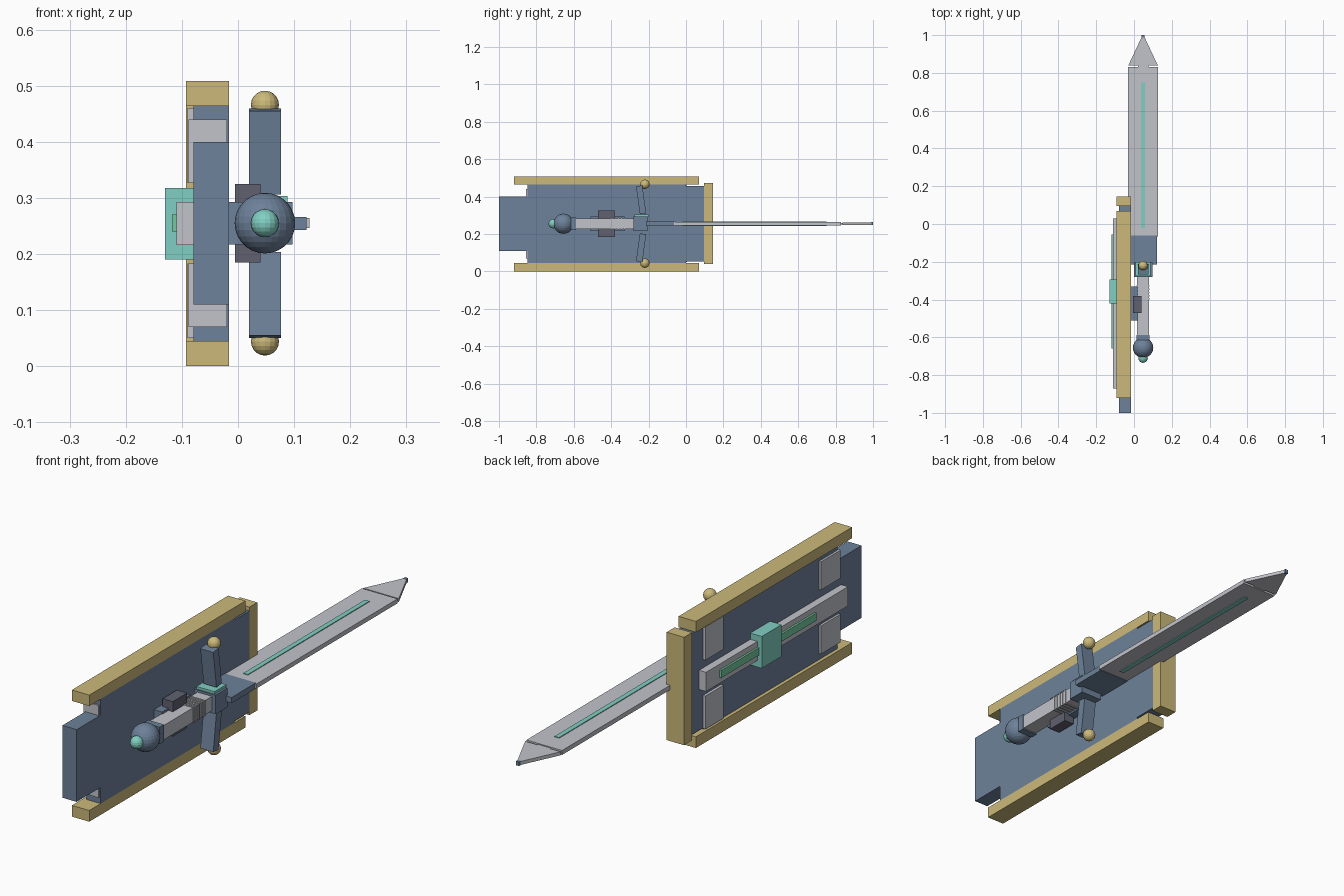
import bpy, bmesh, math
from mathutils import Matrix, Vector

if "Cube" in bpy.data.objects:
    bpy.data.objects.remove(bpy.data.objects["Cube"])


def mat(name, rgb):
    m = bpy.data.materials.new(name)
    m.diffuse_color = (*rgb, 1)
    m.use_nodes = True
    m.node_tree.nodes["Principled BSDF"].inputs["Base Color"].default_value = m.diffuse_color
    return m


BLUE = mat("slate_blue", (0.155, 0.222, 0.325))
GOLD = mat("pale_gold", (0.60, 0.485, 0.195))
GREY = mat("light_grey", (0.54, 0.55, 0.59))
TEAL = mat("teal", (0.22, 0.62, 0.54))
GREEN = mat("green", (0.18, 0.58, 0.36))
DARK = mat("dark_grey", (0.115, 0.12, 0.16))

CX, CZ = 0.048, 0.255   # sword axis


def finish(name, bm, material):
    bmesh.ops.recalc_face_normals(bm, faces=bm.faces)
    me = bpy.data.meshes.new(name)
    bm.to_mesh(me)
    bm.free()
    me.materials.append(material)
    ob = bpy.data.objects.new(name, me)
    bpy.context.collection.objects.link(ob)
    return ob


def box(name, x, y, z, material, tilt=0):
    """Box from (min, max) ranges, optionally tilted about x."""
    bm = bmesh.new()
    size = [r[1] - r[0] for r in (x, y, z)]
    mid = Vector([(r[0] + r[1]) / 2 for r in (x, y, z)])
    bmesh.ops.create_cube(bm, size=1, matrix=Matrix.Translation(mid)
                          @ Matrix.Rotation(tilt, 4, 'X') @ Matrix.Diagonal((*size, 1)))
    return finish(name, bm, material)


def prism(name, pts, axis, lo, hi, material):
    """Extrude a 2D outline along x (points are y, z) or z (points are x, y)."""
    bm = bmesh.new()
    f = bm.faces.new([bm.verts.new((lo, a, b) if axis == 'x' else (a, b, lo)) for a, b in pts])
    r = bmesh.ops.extrude_face_region(bm, geom=[f])
    d = Vector((hi - lo, 0, 0)) if axis == 'x' else Vector((0, 0, hi - lo))
    bmesh.ops.translate(bm, vec=d, verts=[v for v in r["geom"] if isinstance(v, bmesh.types.BMVert)])
    return finish(name, bm, material)


def ball(name, c, r, material, seg=16, rings=10):
    bm = bmesh.new()
    bmesh.ops.create_uvsphere(bm, u_segments=seg, v_segments=rings, radius=r,
                              matrix=Matrix.Translation(c))
    return finish(name, bm, material)


# Scabbard body: stepped slab
half = [(-1, 0.145), (-0.848, 0.145), (-0.848, 0.21), (0, 0.21), (0, 0.203), (0.097, 0.203)]
outline = [(y, CZ - h) for y, h in half] + [(y, CZ + h) for y, h in reversed(half)]
prism("scabbard_body", outline, 'x', -0.079, -0.016, BLUE)

# Gold frame
for n, z in (("upper", (0.464, 0.508)), ("lower", (0.0, 0.045))):
    box(n + "_rail", (-0.093, -0.016), (-0.92, 0.07), z, GOLD)
box("mouth_rail", (-0.093, -0.016), (0.095, 0.145), (0.04, 0.473), GOLD)

# Back plates, mirrored above and below the axis
for n, s in (("upper", 1), ("lower", -1)):
    zr = lambda a, b: tuple(sorted((CZ + s * a, CZ + s * b)))
    box(n + "_front_plate", (-0.088, -0.02), (-0.855, -0.73), zr(0.072, 0.185), GREY)
    box(n + "_rear_plate", (-0.09, -0.03), (-0.11, 0.005), zr(0.072, 0.205), GREY)

# Back spine and clasp
box("spine", (-0.11, -0.07), (-0.87, 0.03), (0.216, 0.293), GREY)
box("spine_inlay", (-0.118, -0.10), (-0.66, -0.055), (0.24, 0.27), GREEN)
box("clasp", (-0.13, -0.075), (-0.42, -0.295), (0.19, 0.318), TEAL)

# Bracket joining handle to scabbard
box("bracket", (-0.02, 0.02), (-0.51, -0.33), (0.217, 0.293), BLUE)
box("bracket_clip", (-0.005, 0.04), (-0.47, -0.38), (0.185, 0.325), DARK)

# Handle with grip ridges, collar and pommel
box("handle", (0.016, 0.08), (-0.60, -0.27), (0.226, 0.284), GREY)
for i in range(5):
    y = -0.40 + i * 0.017
    box("grip_ridge", (0.013, 0.083), (y, y + 0.007), (0.223, 0.287), GREY)
box("collar", (0.013, 0.083), (-0.615, -0.587), (0.221, 0.289), BLUE)
ball("pommel", (CX, -0.655, CZ), 0.054, BLUE, 24, 14)
ball("pommel_gem", (CX, -0.71, CZ), 0.025, TEAL)

# Guard
box("guard_block", (0.0, 0.097), (-0.28, -0.205), (0.217, 0.293), BLUE)
box("guard_cap", (0.008, 0.088), (-0.275, -0.2), (0.290, 0.303), TEAL)
box("ricasso", (-0.028, 0.122), (-0.215, -0.06), (0.243, 0.266), BLUE)
for n, s in (("upper", 1), ("lower", -1)):
    zc = CZ + s * 0.128
    box(n + "_guard_arm", (0.02, 0.077), (-0.257, -0.223), (zc - 0.075, zc + 0.075),
        BLUE, tilt=s * math.radians(8))
    ball(n + "_guard_ball", (CX, -0.22, CZ + s * 0.211), 0.025, GOLD)

# Blade, inlays on both faces, point
box("blade", (-0.031, 0.127), (-0.065, 0.83), (0.246, 0.264), GREY)
box("blade_tang", (0.02, 0.076), (0.82, 0.85), (0.25, 0.26), GREY)
box("blade_inlay", (0.038, 0.058), (-0.02, 0.75), (0.243, 0.267), TEAL)
prism("blade_point", [(-0.031, 0.838), (0.127, 0.838), (CX + 0.005, 0.995), (CX - 0.005, 0.995)],
      'z', 0.248, 0.262, GREY)
box("point_cap", (CX - 0.007, CX + 0.007), (0.988, 1.0), (0.247, 0.263), BLUE)
